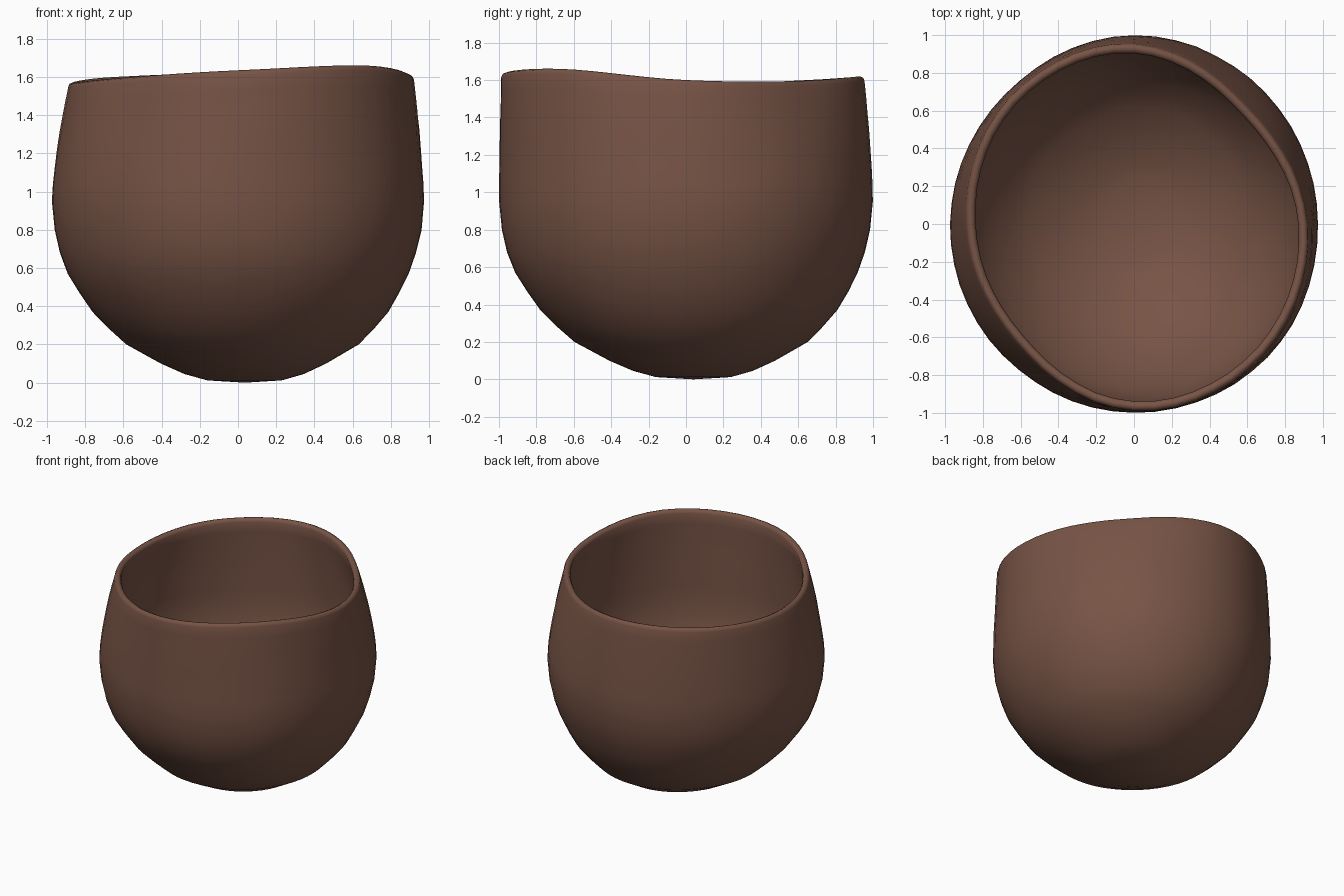
import bpy, bmesh, math
from mathutils import noise, Vector

if "Cube" in bpy.data.objects:
    bpy.data.objects.remove(bpy.data.objects["Cube"])

SEG = 56
# Plan shape sampled every 45 degrees, starting at +x going to +y
BODY_R = [0.975, 0.985, 1.0, 0.97, 0.975, 0.985, 1.0, 1.0]
RIM_R = [0.92, 0.865, 0.955, 0.94, 0.89, 0.885, 0.99, 0.975]
RIM_Z = [1.60, 1.595, 1.62, 1.60, 1.57, 1.595, 1.635, 1.66]
# Rounded lower half: (height, fraction of body radius)
PROFILE = [(0.012, 0.20), (0.045, 0.32), (0.10, 0.445), (0.20, 0.625), (0.28, 0.71),
           (0.37, 0.795), (0.47, 0.86), (0.57, 0.917), (0.68, 0.957), (0.80, 0.987), (0.95, 1.0)]
WALL = 0.05


def around(vals, a):
    """Smooth periodic interpolation of the eight samples."""
    f = (a / (2 * math.pi) * 8) % 8
    i, t = int(f), f - int(f)
    p0, p1, p2, p3 = (vals[(i + k) % 8] for k in (-1, 0, 1, 2))
    return p1 + 0.5 * t * (p2 - p0 + t * (2*p0 - 5*p1 + 4*p2 - p3 + t * (3*(p1 - p2) + p3 - p0)))


def lower(k, a, inset):
    z, s = PROFILE[k]
    r = around(BODY_R, a) * s
    if inset:
        r, z = r * (1 - inset), z * (1 - inset / 0.95) + inset
    return r, z


def upper(u, a, inset):
    zt = around(RIM_Z, a) - 0.025
    r0, r1 = around(BODY_R, a), around(RIM_R, a)
    return r0 + (r1 - r0) * u ** 1.5 - inset, 0.95 + (zt - 0.95) * u


def lip(offset, drop, a):
    return around(RIM_R, a) - offset, around(RIM_Z, a) - drop


# Ring functions running up the outside, over the lip and down the inside
STEPS = [0.15, 0.3, 0.45, 0.6, 0.75, 0.88, 1.0]
rings = [lambda a, k=k: lower(k, a, 0) for k in range(len(PROFILE))]
rings += [lambda a, u=u: upper(u, a, 0) for u in STEPS]
rings += [lambda a: lip(0.007, 0.007, a), lambda a: lip(0.024, 0.0, a), lambda a: lip(0.042, 0.008, a)]
rings += [lambda a, u=u: upper(u, a, WALL) for u in reversed(STEPS)]
rings += [lambda a, k=k: lower(k, a, WALL) for k in reversed(range(len(PROFILE)))]

bm = bmesh.new()


def place(r, z, a):
    # The underside sits slightly off centre, and the clay is gently uneven
    w = max(0.0, 1 - z / 0.6)
    p = Vector((r * math.cos(a) + 0.035 * w, r * math.sin(a) + 0.04 * w, z))
    n = noise.noise(p * 3.0) * 0.006
    return bm.verts.new((p.x * (1 - abs(n)), p.y * (1 - abs(n)), p.z))


loops = []
for fn in rings:
    loop = []
    for i in range(SEG):
        a = 2 * math.pi * i / SEG
        r, z = fn(a)
        loop.append(place(r, z, a))
    loops.append(loop)
for lo, hi in zip(loops, loops[1:]):
    for i in range(SEG):
        j = (i + 1) % SEG
        bm.faces.new((lo[i], lo[j], hi[j], hi[i]))

# Close the bottom outside and inside
for loop, z, flip in ((loops[0], 0.0, True), (loops[-1], WALL, False)):
    c = place(0.0, z, 0.0)
    for i in range(SEG):
        j = (i + 1) % SEG
        bm.faces.new((c, loop[j], loop[i]) if flip else (c, loop[i], loop[j]))
bmesh.ops.recalc_face_normals(bm, faces=bm.faces[:])

mesh = bpy.data.meshes.new("clay_bowl")
bm.to_mesh(mesh)
bm.free()
bowl = bpy.data.objects.new("clay_bowl", mesh)
bpy.context.collection.objects.link(bowl)
for poly in mesh.polygons:
    poly.use_smooth = True

# Brown fired clay
clay = bpy.data.materials.new("brown_clay")
clay.diffuse_color = (0.185, 0.088, 0.06, 1.0)
clay.use_nodes = True
clay.node_tree.nodes["Principled BSDF"].inputs["Base Color"].default_value = clay.diffuse_color
mesh.materials.append(clay)
